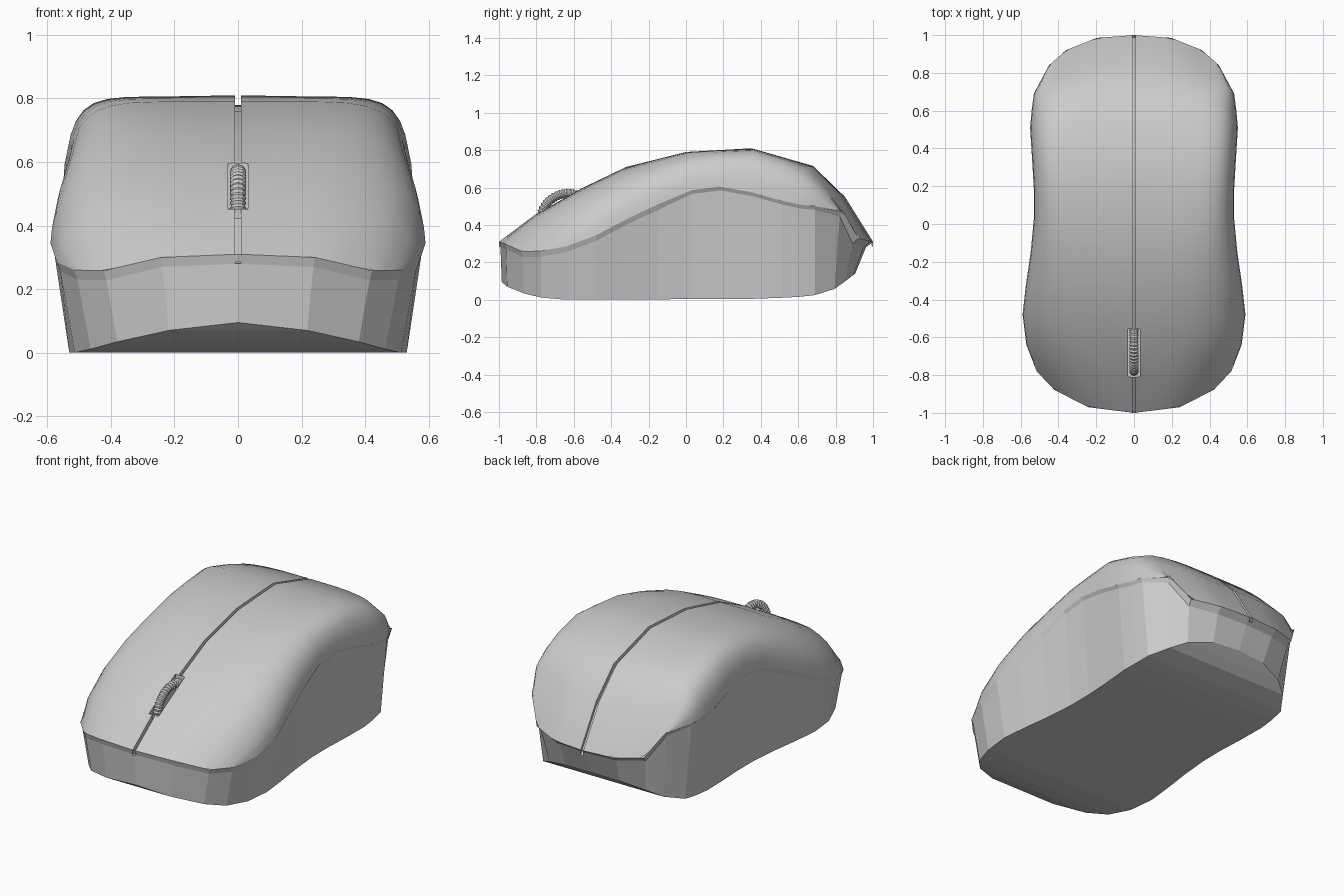
import bpy, bmesh, math

if "Cube" in bpy.data.objects:
    bpy.data.objects.remove(bpy.data.objects["Cube"])


def interp(x, pts):
    """Piecewise linear lookup in a list of (x, value)."""
    if x <= pts[0][0]:
        return pts[0][1]
    for (a, p), (b, q) in zip(pts, pts[1:]):
        if x <= b:
            return p + (q - p) * (x - a) / (b - a)
    return pts[-1][1]


def grid(name, rows, mirror=True, skip=lambda j, i: False, closed=False):
    """Skin a grid of points; optionally mirror it over x = 0."""
    bm = bmesh.new()
    vs = [[bm.verts.new(p) for p in r] for r in rows]
    for j in range(len(rows) - 1):
        for i in range(len(rows[0]) - 1):
            if not skip(j, i):
                bm.faces.new((vs[j][i], vs[j][i + 1], vs[j + 1][i + 1], vs[j + 1][i]))
    bmesh.ops.remove_doubles(bm, verts=bm.verts[:], dist=1e-5)
    if closed:
        bmesh.ops.recalc_face_normals(bm, faces=bm.faces[:])
    me = bpy.data.meshes.new(name)
    bm.to_mesh(me)
    bm.free()
    ob = bpy.data.objects.new(name, me)
    bpy.context.collection.objects.link(ob)
    if mirror:
        ob.modifiers.new("mirror", "MIRROR")
    return ob


# Profiles: spine height, shoulder sharpness, underside height (all along y)
TOP = [(-1, .31), (-.8, .46), (-.58, .585), (-.32, .71), (0, .79), (.35, .81),
       (.68, .715), (.85, .55), (1, .31)]
SHARP = [(-.4, 4), (.35, 10), (1, 8)]
UNDER = [(-.985, .095), (-.95, .065), (-.87, .035), (-.78, .012), (-.64, 0),
         (.4, .005), (.6, .015), (.69, .025), (.8, .06), (.905, .14)]
# Shell edge: side points (x, y, z), front and rear edges by width fraction
SPINE = [-1, -.81, -.555, -.32, -.15, 0, .18, .35, .52, .68, .85, 1]
SIDE = [(.515, -.78, .26), (.57, -.64, .285), (.59, -.48, .345), (.572, -.32, .43),
        (.547, -.15, .51), (.53, .03, .585), (.53, .18, .605), (.54, .35, .575),
        (.55, .51, .53), (.542, .6, .51), (.53, .69, .50), (.45, .84, .475)]
FY = [(0, -1), (.47, -.97), (.82, -.878), (1, -.78)]
FZ = [(0, .31), (.47, .30), (.82, .258), (1, .26)]
RY = [(0, 1), (.44, .985), (.8, .92), (1, .84)]
RZ = [(0, .31), (.44, .312), (.8, .33), (1, .475)]
COLS = [0, .07, .2, .35, .5, .65, .76, .84, .9, .945, .975, .992, 1]
SEAM, SLOT = .009, .032
LAST = len(SIDE) - 1


def crown(u, y, edge):
    g = max(0, 1 - u ** interp(y, SHARP)) ** .5
    return edge + (interp(y, TOP) - edge) * g


# Top shell with the centre seam groove and an opening for the wheel
rows = []
for j, (sx, sy, sz) in enumerate(SIDE):
    v = j / LAST
    row = []
    for i, u in enumerate(COLS):
        df = interp(u, FY) - (-1 + u * (SIDE[0][1] + 1))
        dr = interp(u, RY) - (1 + u * (SIDE[-1][1] - 1))
        y = SPINE[j] + u * (sy - SPINE[j]) + (1 - v) ** 2 * df + v ** 2 * dr
        cf = interp(u, FZ) - crown(u, interp(u, FY), SIDE[0][2])
        cr = interp(u, RZ) - crown(u, interp(u, RY), SIDE[-1][2])
        z = crown(u, y, sz) + cf * (1 - v) ** 12 + cr * v ** 12
        x = SEAM if i == 0 else SLOT if i == 1 else u * sx
        row.append((x, y, z))
    _, y, z = row[0]
    rows.append([(0, y, z - .03), (SEAM, y, z - .03)] + row)
shell = grid("top_shell", rows, skip=lambda j, i: j == 1 and i < 3)
bpy.context.view_layer.objects.active = shell
shell.select_set(True)
bpy.ops.object.shade_smooth_by_angle(angle=math.radians(45))
shell.select_set(False)

# Faceted base: shell edge, lip, bottom rim, underside centre
edge = [(u * SIDE[0][0], y, z) for (u, y), (_, z) in zip(FY, FZ)]
edge += SIDE[1:-1]
edge += [(u * SIDE[-1][0], y, z) for (u, y), (_, z) in zip(RY[::-1], RZ[::-1])]
rows = []
for x, y, z in edge:
    back = max(0, y - .69) / .31
    front = max(0, -y - .6) / .4
    lip = (x * .98, y + .008 * front - .038 * back, z - (.03 if y < 0 or y > .8 else .02))
    by = y + .015 * front - .095 * back
    bz = interp(by, UNDER)
    rows.append([(x, y, z), lip, (x * .9, by, bz), (0, by, bz)])
grid("base", rows)

# Well under the scroll wheel
corners = [(0, -.555), (SLOT, -.555), (SLOT, -.81), (0, -.81)]
grid("wheel_well", [[(x, y, interp(y, TOP)), (x, y, .2), (0, y, .2)] for x, y in corners])

# Ribbed scroll wheel
SEG, PROF = 108, 10
rows = []
for s in range(SEG + 1):
    a = 2 * math.pi * (s % SEG) / SEG
    r = .026 if s % 2 == 0 else .021
    ring = []
    for k in range(PROF + 1):
        b = 2 * math.pi * (k % PROF) / PROF
        d = .148 + r * math.cos(b)
        ring.append((r * math.sin(b), -.63 + d * math.cos(a), .42 + d * math.sin(a)))
    rows.append(ring)
grid("scroll_wheel", rows, mirror=False, closed=True)
